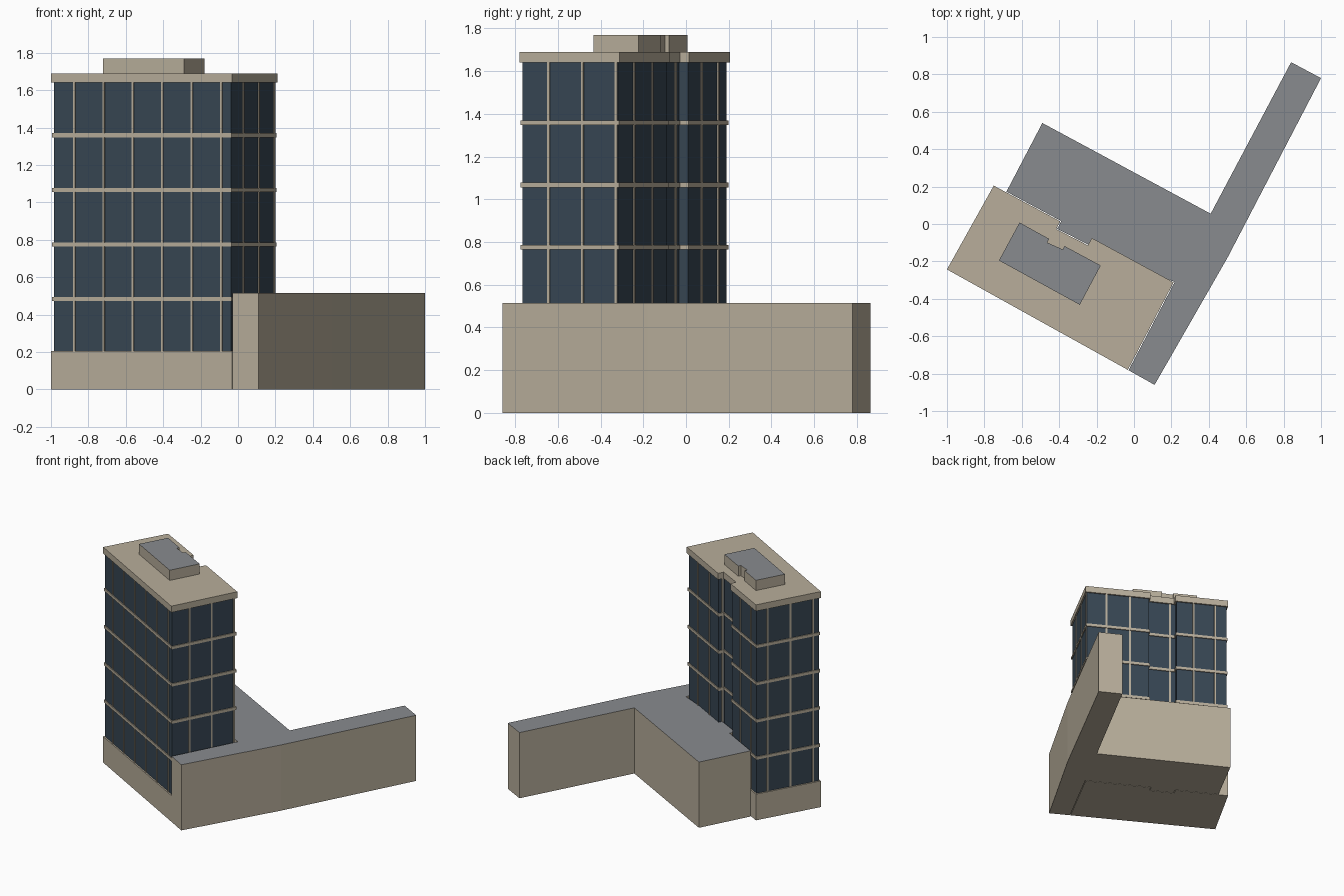
import bpy, bmesh, math
from mathutils import Vector

if "Cube" in bpy.data.objects:
    bpy.data.objects.remove(bpy.data.objects["Cube"])

def material(name, rgb):
    m = bpy.data.materials.new(name)
    m.diffuse_color = (*rgb, 1)
    m.use_nodes = True
    m.node_tree.nodes["Principled BSDF"].inputs["Base Color"].default_value = m.diffuse_color
    return m

beige = material("beige stone", (0.479, 0.423, 0.328))
grey = material("grey roofing", (0.246, 0.258, 0.275))
glass = material("dark blue glass", (0.038, 0.061, 0.087))

def offset(pts, d):
    """Move every edge of a counter-clockwise outline outward by d."""
    out = []
    n = len(pts)
    for i in range(n):
        p, a, b = (Vector(pts[j % n]) for j in (i, i - 1, i + 1))
        e, f = (p - a).normalized(), (b - p).normalized()
        n1, n2 = Vector((e.y, -e.x)), Vector((f.y, -f.x))
        out.append(p + (n1 + n2) * (d / (1 + n1.dot(n2))))
    return out

def prism(name, pts, z0, z1, side, top=None):
    """Extrude an outline; the top face may have its own material."""
    bm = bmesh.new()
    low = [bm.verts.new((p[0], p[1], z0)) for p in pts]
    high = [bm.verts.new((p[0], p[1], z1)) for p in pts]
    bm.faces.new(low[::-1])
    cap = bm.faces.new(high)
    n = len(pts)
    for i in range(n):
        j = (i + 1) % n
        bm.faces.new((low[i], low[j], high[j], high[i]))
    if top:
        cap.material_index = 1
    bmesh.ops.triangulate(bm, faces=[f for f in bm.faces if len(f.verts) > 4])
    me = bpy.data.meshes.new(name)
    bm.to_mesh(me)
    bm.free()
    me.materials.append(side)
    if top:
        me.materials.append(top)
    ob = bpy.data.objects.new(name, me)
    bpy.context.collection.objects.link(ob)
    return ob

# Tower outline, counter-clockwise, with the notch in the back wall
tower = [(-1.0, -0.243), (-0.033, -0.78), (0.212, -0.312), (-0.225, -0.075),
         (-0.247, -0.114), (-0.416, -0.027), (-0.394, 0.014), (-0.75, 0.205)]
BASE, PODIUM, TOP = 0.205, 0.515, 1.64

# Tower body and roof
prism("tower_base", tower, 0, BASE, beige)
wall = offset(tower, -0.011)
prism("tower_glass", wall, BASE, TOP, glass)
prism("roof_slab", tower, TOP, 1.69, beige)
for k in range(4):
    z = 0.483 + k * 0.292
    prism(f"floor_band_{k + 1}", offset(tower, -0.004), z - 0.011, z + 0.011, beige)

# Rooftop plant room
plant = [(-0.722, -0.195), (-0.29, -0.432), (-0.178, -0.222), (-0.371, -0.118),
         (-0.381, -0.136), (-0.464, -0.099), (-0.453, -0.08), (-0.612, 0.008)]
prism("plant_room", plant, 1.69, 1.77, beige, grey)

# Mullions: distances along each glass wall
spots = [[0.126 + 0.18 * k for k in range(6)], [0.139, 0.317, 0.495], [0.15, 0.33],
         [0.03], [0.17], [], [0.13, 0.295], [0.085, 0.265, 0.445]]
count = 0
for i, along in enumerate(spots):
    a, b = wall[i], wall[(i + 1) % len(wall)]
    t = (b - a).normalized()
    nrm = Vector((t.y, -t.x))
    for s in along:
        c = a + t * s
        h, o = t * 0.006, nrm * 0.006
        count += 1
        prism(f"mullion_{count}", [c - h + o, c + h + o, c + h - o, c - h - o][::-1]
              if t.cross(o) > 0 else [c - h + o, c + h + o, c + h - o, c - h - o],
              BASE, TOP, beige)

# Low podium with long wing, wrapped around the tower with a hairline gap
gap = offset(tower, 0.004)
podium = [(0.11, -0.86), (0.5, -0.18), (1.0, 0.78), (0.84, 0.865), (0.41, 0.055),
          (-0.49, 0.54), (-0.682, 0.173)] + [gap[i] for i in (6, 5, 4, 3, 2)] + [(-0.029, -0.782)]
prism("podium", podium, 0, PODIUM, beige, grey)

# Make every face point outward
for ob in bpy.context.collection.objects:
    bm = bmesh.new()
    bm.from_mesh(ob.data)
    bmesh.ops.recalc_face_normals(bm, faces=bm.faces)
    bm.to_mesh(ob.data)
    bm.free()
